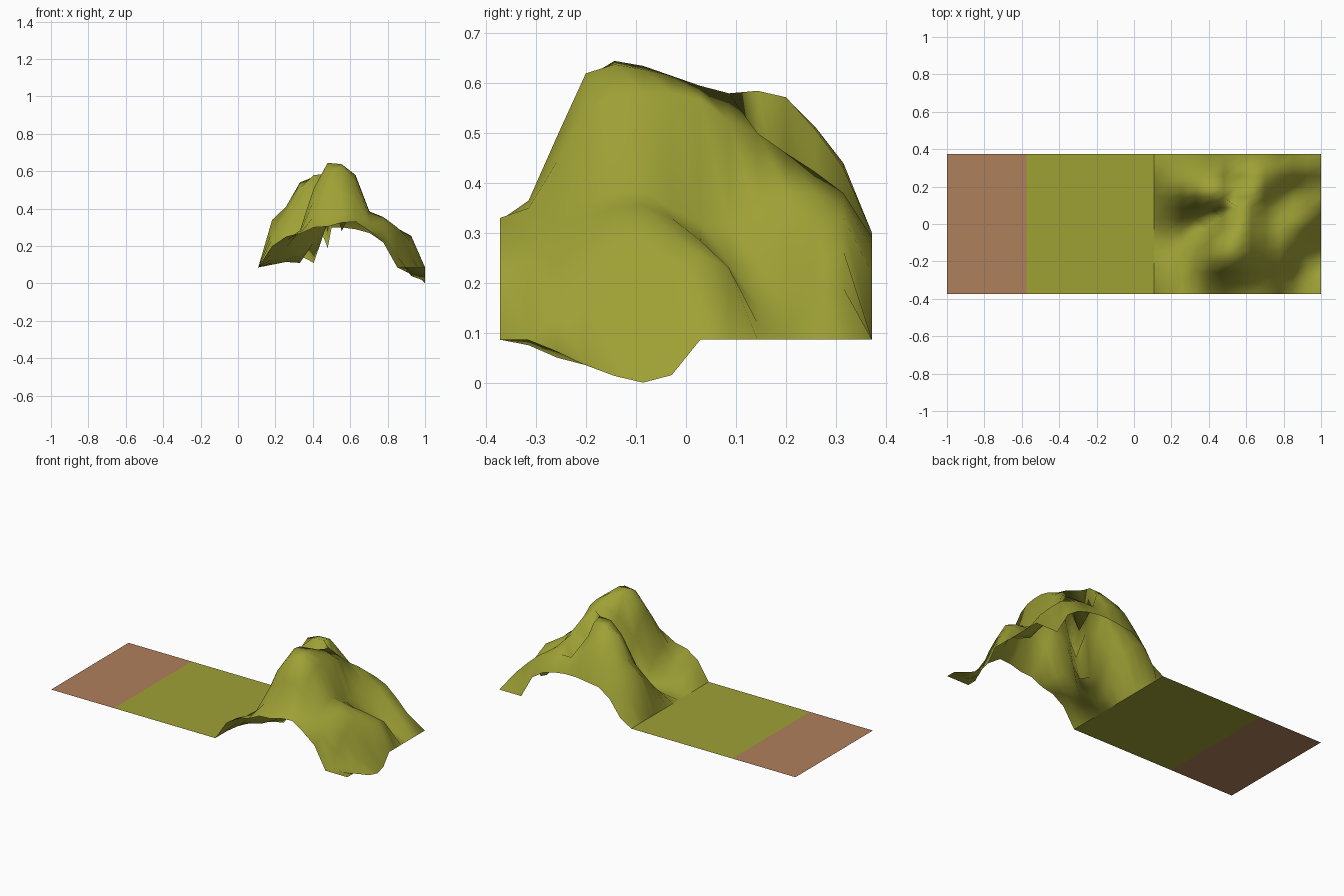
import bpy, bmesh

if "Cube" in bpy.data.objects:
    bpy.data.objects.remove(bpy.data.objects["Cube"])

HALF = 0.373      # half depth of the strip
BASE = 0.086      # height of the flat ground


def material(name, colour):
    m = bpy.data.materials.new(name)
    m.diffuse_color = (*colour, 1)
    m.use_nodes = True
    m.node_tree.nodes["Principled BSDF"].inputs["Base Color"].default_value = m.diffuse_color
    return m


GRASS = material("olive_grass", (0.345, 0.355, 0.036))
EARTH = material("brown_earth", (0.43, 0.215, 0.106))


def surface(name, xs, ys, height, mat):
    """Grid sheet over xs and ys with z = height(i, y)."""
    bm = bmesh.new()
    rows = [[bm.verts.new((x, y, height(i, y))) for y in ys] for i, x in enumerate(xs)]
    for a, b in zip(rows, rows[1:]):
        for j in range(len(ys) - 1):
            bm.faces.new((a[j], b[j], b[j + 1], a[j + 1]))
    me = bpy.data.meshes.new(name)
    bm.to_mesh(me)
    bm.free()
    me.materials.append(mat)
    ob = bpy.data.objects.new(name, me)
    bpy.context.collection.objects.link(ob)
    return ob


# flat ground: bare earth strip and grass field
surface("earth_strip", [-1, -0.575], [-HALF, HALF], lambda i, y: BASE, EARTH)
surface("grass_field", [-0.575, 0.108], [-HALF, HALF], lambda i, y: BASE, GRASS)

# mountain cross-sections, west to east, each sampled at the same grid lines
ys = [-HALF + 2 * HALF * j / 13 for j in range(14)]
DEPTHS = [y for j, y in enumerate(ys) if j not in (2, 4, 11)]
LAST = len(DEPTHS) - 1
SECTIONS = [
    [BASE] * 11,
    [.20, .19, .13, .10, .13, .18, .24, .28, .34, .25, .13],
    [.25, .23, .15, .115, .14, .19, .29, .37, .41, .34, .23],
    [.265, .27, .28, .15, .11, .15, .38, .51, .54, .42, .28],
    [.30, .36, .51, .38, .22, .11, .38, .58, .57, .44, .29],
    [.305, .365, .61, .635, .52, .33, .19, .585, .572, .43, .30],
    [.325, .365, .62, .628, .615, .595, .58, .40, .28, .38, .30],
    [.33, .35, .54, .58, .58, .567, .525, .50, .46, .38, .29],
    [.28, .29, .36, .385, .35, .32, .31, .34, .38, .36, .27],
    [.22, .25, .33, .355, .33, .29, .24, .24, .29, .33, .22],
    [BASE, BASE, .22, .30, .295, .285, .22, .15, .18, .265, BASE],
    [BASE, .075, .04, .15, .22, .255, .23, .12, .12, .19, BASE],
    [BASE, BASE, .035, .0, .015] + [BASE] * 6,
]


def profile(i, y):
    """Smooth curve through one cross-section, kept within its neighbours."""
    s = SECTIONS[i]
    k = max(j for j in range(LAST) if DEPTHS[j] <= y + 1e-6)
    t = (y - DEPTHS[k]) / (DEPTHS[k + 1] - DEPTHS[k])
    p0, p1, p2, p3 = s[max(k - 1, 0)], s[k], s[k + 1], s[min(k + 2, LAST)]
    z = 0.5 * (2 * p1 + (p2 - p0) * t + (2 * p0 - 5 * p1 + 4 * p2 - p3) * t ** 2
               + (3 * p1 - p0 - 3 * p2 + p3) * t ** 3)
    return max(min(z, max(p1, p2) + 0.01), min(p1, p2) - 0.01, 0)


xs = [0.108 + 0.892 * i / 12 for i in range(13)]
mountain = surface("mountain", xs, ys, profile, GRASS)

# smooth shading throughout
bpy.context.view_layer.objects.active = mountain
mountain.select_set(True)
bpy.ops.object.shade_smooth_by_angle(angle=2.5)
